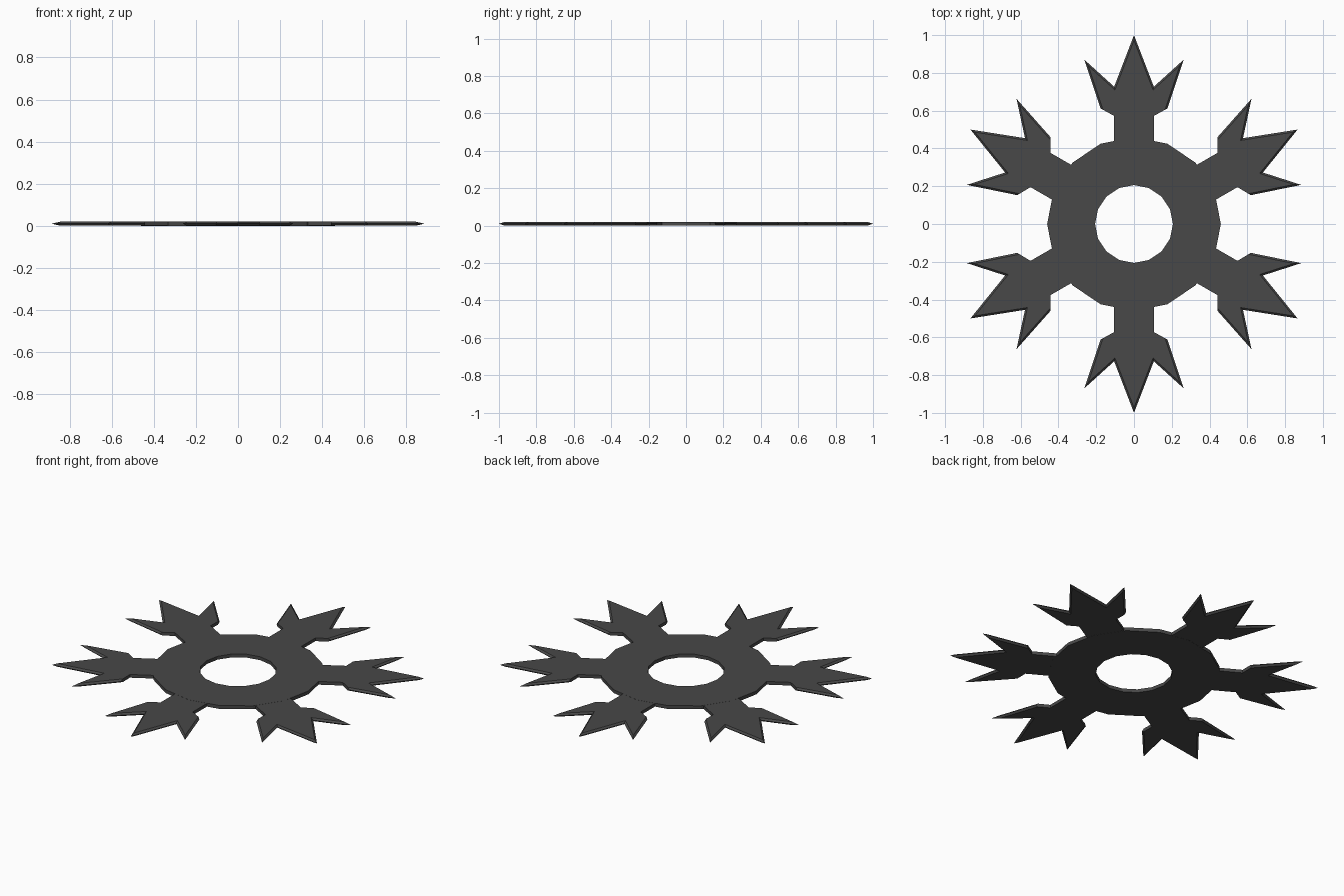
import bpy, bmesh, math
from mathutils import Vector, Matrix

if "Cube" in bpy.data.objects:
    bpy.data.objects.remove(bpy.data.objects["Cube"])

THICK = 0.02
steel = bpy.data.materials.new("dark_steel")
steel.diffuse_color = (0.065, 0.065, 0.065, 1)
steel.use_nodes = True
steel.node_tree.nodes["Principled BSDF"].inputs["Base Color"].default_value = steel.diffuse_color


def finish(name, bm):
    bmesh.ops.recalc_face_normals(bm, faces=bm.faces)
    mesh = bpy.data.meshes.new(name)
    bm.to_mesh(mesh)
    bm.free()
    mesh.materials.append(steel)
    obj = bpy.data.objects.new(name, mesh)
    bpy.context.collection.objects.link(obj)
    return obj


def inset(points, amounts):
    # move each edge i -> i+1 of a counter-clockwise outline inward by amounts[i]
    result = []
    n = len(points)
    for i in range(n):
        p = points[i]
        a = (p - points[i - 1]).normalized()
        b = (points[(i + 1) % n] - p).normalized()
        m = Matrix(((-a.y, a.x), (-b.y, b.x)))
        result.append(p + m.inverted() @ Vector((amounts[i - 1], amounts[i])))
    return result


# Flat hub ring with a 16-sided rim and hole
bm = bmesh.new()
loops = []
for r, z in ((0.46, 0), (0.46, THICK), (0.206, THICK), (0.206, 0)):
    loops.append([bm.verts.new((r * math.cos(k * math.pi / 8),
                                r * math.sin(k * math.pi / 8), z)) for k in range(16)])
for j in range(4):
    lo, hi = loops[j], loops[(j + 1) % 4]
    for k in range(16):
        bm.faces.new((lo[k], lo[(k + 1) % 16], hi[(k + 1) % 16], hi[k]))
finish("hub_ring", bm)

# Three-pointed blade: half outline mirrored, cutting edges ground to mid-height
half = [(0.105, 0.40), (0.105, 0.572), (0.177, 0.612), (0.263, 0.87), (0.105, 0.727)]
outline = [Vector(p) for p in half + [(0, 1.0)] + [(-x, y) for x, y in reversed(half)]]
grind = [0, 0, 0.01, 0.01, 0.01, 0.01, 0.01, 0.01, 0, 0, 0]
face_outline = inset(outline, grind)

bm = bmesh.new()
layers = [[bm.verts.new((p.x, p.y, z)) for p in pts] for pts, z in
          ((face_outline, 0.0005), (outline, THICK / 2), (face_outline, THICK - 0.0005))]
n = len(outline)
for lo, hi in zip(layers, layers[1:]):
    for k in range(n):
        bm.faces.new((lo[k], lo[(k + 1) % n], hi[(k + 1) % n], hi[k]))
bm.faces.new(list(reversed(layers[0])))
bm.faces.new(layers[-1])
blade = finish("blade_1", bm)

# Repeat the blade around the hub
for i in range(1, 6):
    copy = bpy.data.objects.new(f"blade_{i + 1}", blade.data)
    copy.rotation_euler.z = i * math.pi / 3
    bpy.context.collection.objects.link(copy)
